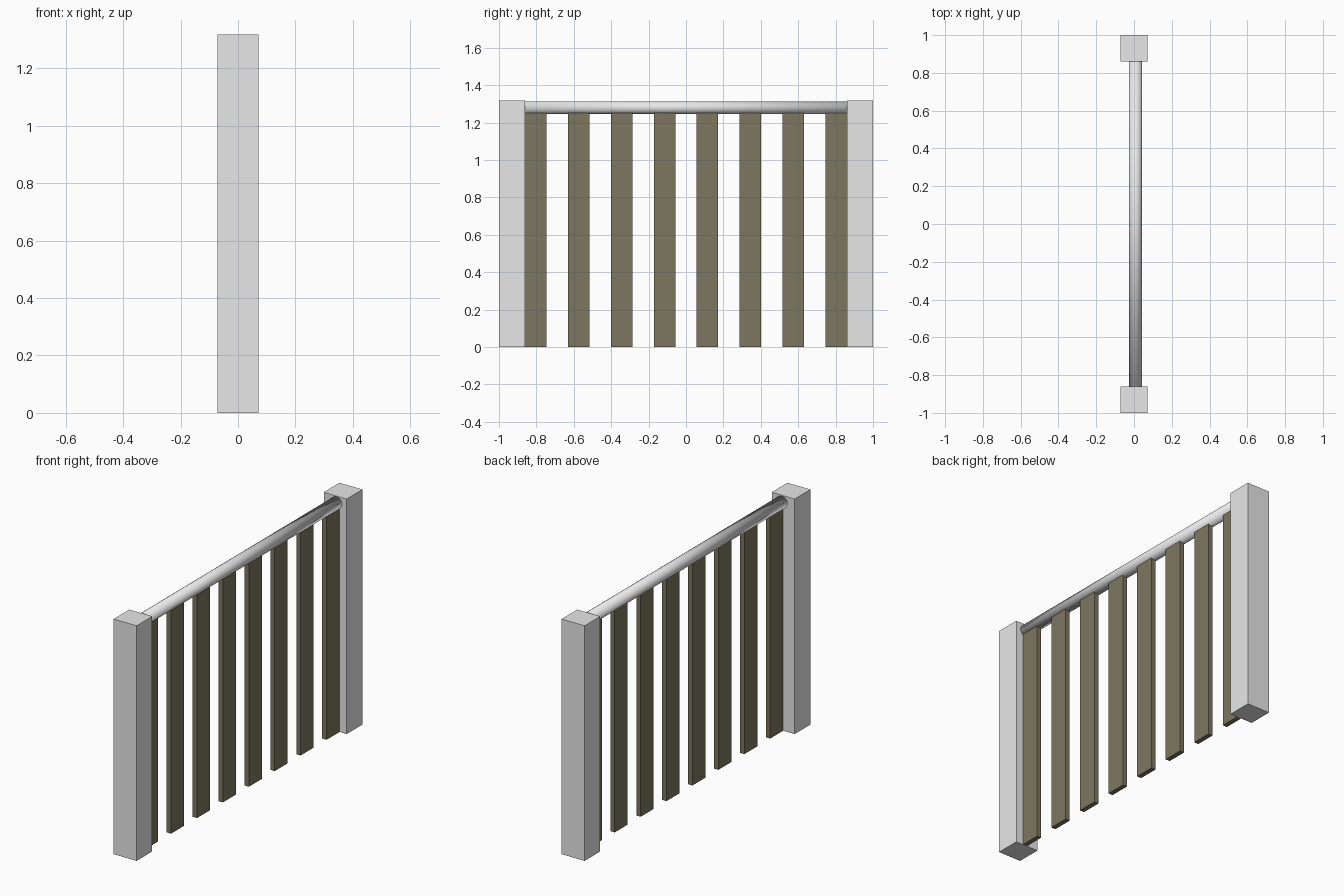
import bpy
import math

if "Cube" in bpy.data.objects:
    bpy.data.objects.remove(bpy.data.objects["Cube"])


def make_material(name, rgb):
    mat = bpy.data.materials.new(name)
    mat.diffuse_color = (*rgb, 1.0)
    mat.use_nodes = True
    mat.node_tree.nodes["Principled BSDF"].inputs["Base Color"].default_value = mat.diffuse_color
    return mat


LIGHT_GREY = make_material("light grey", (0.8, 0.8, 0.8))
OLIVE_BROWN = make_material("olive brown", (0.205, 0.182, 0.118))


def box(name, low, high, mat):
    """Flat-sided box between two opposite corners."""
    center = [(a + b) / 2 for a, b in zip(low, high)]
    bpy.ops.mesh.primitive_cube_add(size=1, location=center)
    obj = bpy.context.object
    obj.name = name
    obj.scale = [b - a for a, b in zip(low, high)]
    bpy.ops.object.transform_apply(location=False, rotation=False, scale=True)
    obj.data.materials.append(mat)
    return obj


POST_HALF = 0.071
POST_INNER = 0.861
POST_TOP = 1.318

# Square end posts
box("front_post", (-POST_HALF, -1, 0), (POST_HALF, -POST_INNER, POST_TOP), LIGHT_GREY)
box("back_post", (-POST_HALF, POST_INNER, 0), (POST_HALF, 1, POST_TOP), LIGHT_GREY)

# Flat vertical slats, tucked into the underside of the rail
SLATS = 8
SLAT_WIDTH = 0.115
first = -POST_INNER + SLAT_WIDTH / 2
step = -2 * first / (SLATS - 1)
for i in range(SLATS):
    y = first + i * step
    box(f"slat_{i + 1}", (0.0, y - SLAT_WIDTH / 2, 0),
        (0.027, y + SLAT_WIDTH / 2, 1.256), OLIVE_BROWN)

# Round top rail, smooth over its ends, butted against the posts
bpy.ops.mesh.primitive_cylinder_add(vertices=16, radius=0.034, depth=2 * POST_INNER,
                                    location=(0.008, 0, 1.28),
                                    rotation=(math.pi / 2, 0, 0))
rail = bpy.context.object
rail.name = "top_rail"
rail.data.materials.append(LIGHT_GREY)
bpy.ops.object.shade_smooth()
